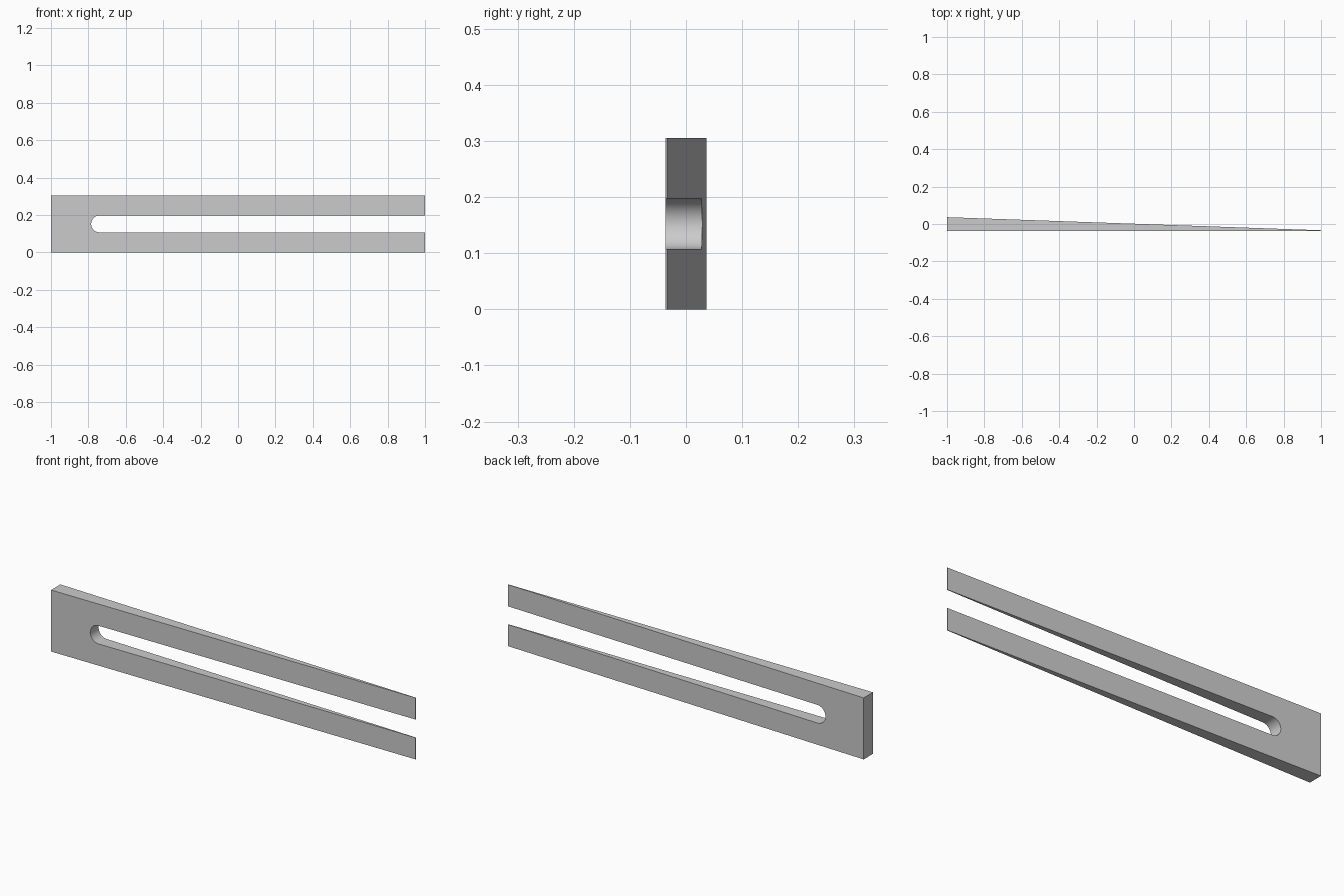
import bpy, bmesh
from math import sin, cos, pi

if "Cube" in bpy.data.objects:
    bpy.data.objects.remove(bpy.data.objects["Cube"])

HEIGHT, FRONT, BACK, TIP = 0.305, -0.0365, 0.0365, -0.0335
MID, RADIUS, SLOT_X = HEIGHT / 2, 0.045, -0.74
ARC_STEPS = 24

# Plain grey material
grey = bpy.data.materials.new("plain grey")
grey.use_nodes = True
colour = (0.6, 0.6, 0.6, 1)
grey.diffuse_color = colour
grey.node_tree.nodes["Principled BSDF"].inputs["Base Color"].default_value = colour


def back_y(x):
    """Depth of the sloping back at x."""
    return BACK + (TIP - BACK) * (x + 1) / 2


# Forked outline: plate edge, then the round-ended slot open at the tip
outline = [(1, HEIGHT), (-1, HEIGHT), (-1, 0), (1, 0), (1, MID - RADIUS)]
for i in range(ARC_STEPS + 1):
    a = -pi / 2 - pi * i / ARC_STEPS
    outline.append((SLOT_X + RADIUS * cos(a), MID + RADIUS * sin(a)))
outline.append((1, MID + RADIUS))

# Slotted wedge: front and sloping back joined by walls
bm = bmesh.new()
front = [bm.verts.new((x, FRONT, z)) for x, z in outline]
back = [bm.verts.new((x, back_y(x), z)) for x, z in outline]
bm.faces.new(front)
bm.faces.new(back[::-1])
for i in range(len(outline)):
    j = (i + 1) % len(outline)
    bm.faces.new((front[i], back[i], back[j], front[j]))
bmesh.ops.recalc_face_normals(bm, faces=bm.faces)
bmesh.ops.triangulate(bm, faces=[f for f in bm.faces if len(f.verts) > 4])

mesh = bpy.data.meshes.new("slotted_wedge")
bm.to_mesh(mesh)
bm.free()
mesh.materials.append(grey)
wedge = bpy.data.objects.new("slotted_wedge", mesh)
bpy.context.collection.objects.link(wedge)

# Smooth only the rounded slot end
bpy.context.view_layer.objects.active = wedge
wedge.select_set(True)
bpy.ops.object.shade_smooth_by_angle(angle=pi / 6)
